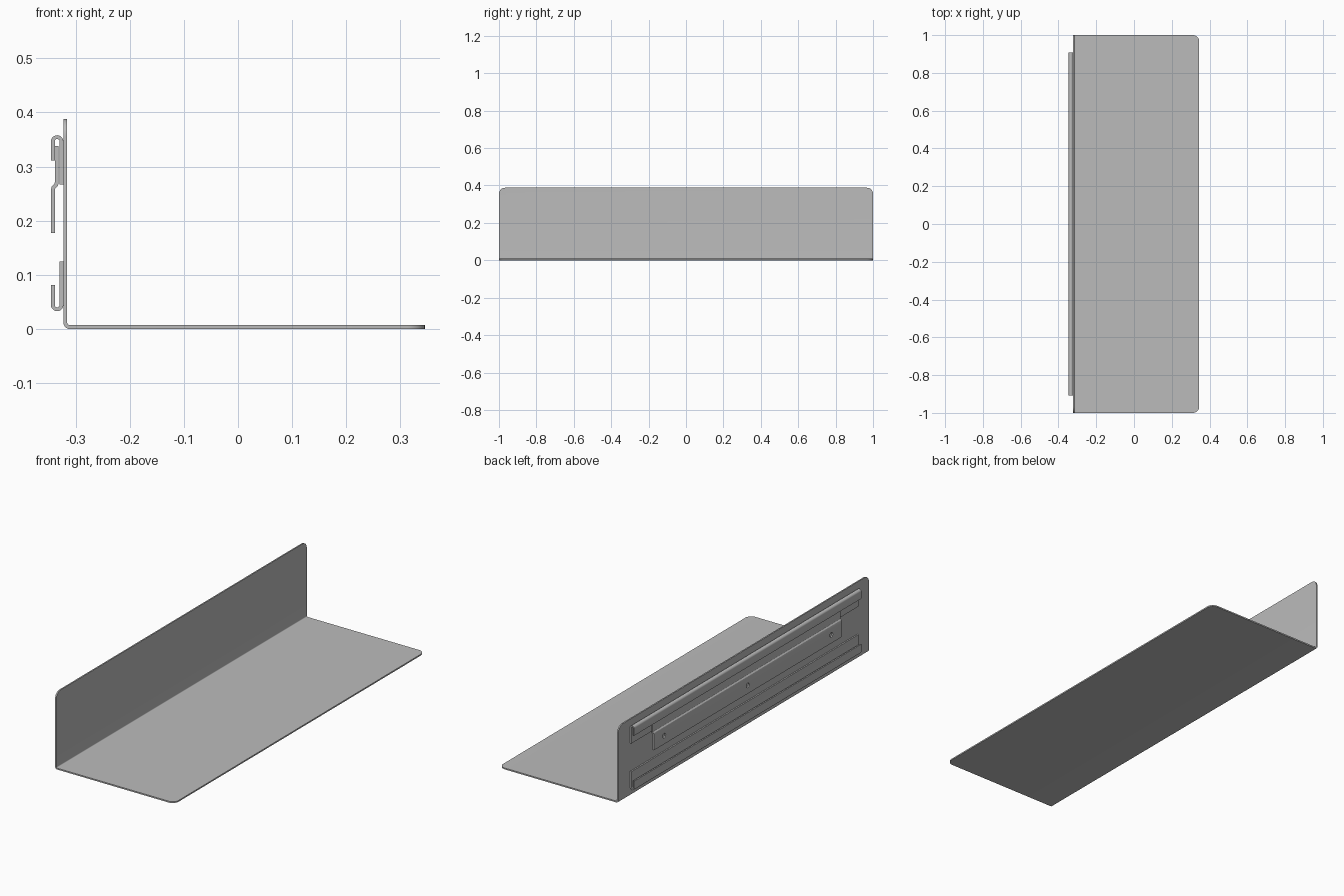
import bpy, bmesh, math
from mathutils import Vector, Matrix

cube = bpy.data.objects.get("Cube")
if cube:
    bpy.data.objects.remove(cube, do_unlink=True)

T = 0.007          # sheet thickness
WALL_X = -0.319    # mid-plane of the upright wall
LEG_X = WALL_X - T # mid-plane of the hook legs against the wall
LIP_X = -0.342     # mid-plane of the outer lips

steel = bpy.data.materials.new("grey_steel")
steel.use_nodes = True
grey = (0.5, 0.5, 0.5, 1)
steel.diffuse_color = grey
steel.node_tree.nodes["Principled BSDF"].inputs["Base Color"].default_value = grey


def arc(cx, cz, r, start, end, steps=10):
    """Points along an arc in the xz plane, angles in degrees."""
    angles = [math.radians(start + (end - start) * i / steps) for i in range(steps + 1)]
    return [(cx + r * math.cos(a), cz + r * math.sin(a)) for a in angles]


def finish(bm, name):
    bmesh.ops.recalc_face_normals(bm, faces=bm.faces)
    mesh = bpy.data.meshes.new(name)
    bm.to_mesh(mesh)
    bm.free()
    mesh.materials.append(steel)
    obj = bpy.data.objects.new(name, mesh)
    bpy.context.collection.objects.link(obj)
    return obj


def smooth(obj):
    bpy.ops.object.select_all(action='DESELECT')
    obj.select_set(True)
    bpy.context.view_layer.objects.active = obj
    bpy.ops.object.shade_smooth_by_angle()


def folded_sheet(name, path, half_length, corner=0):
    """Thicken an xz centreline and run it along y, rounding the sheet corners."""
    pts = [Vector(p) for p in path]
    bm = bmesh.new()
    rings = []
    for i, p in enumerate(pts):
        a = (p - pts[i - 1]).normalized() if i else None
        b = (pts[i + 1] - p).normalized() if i < len(pts) - 1 else None
        a, b = a or b, b or a
        tangent = (a + b).normalized()
        offset = Vector((-tangent.y, tangent.x)) * (T / 2 / tangent.dot(a))
        rings.append([bm.verts.new((q.x, y, q.y)) for q, y in (
            (p + offset, -half_length), (p - offset, -half_length),
            (p - offset, half_length), (p + offset, half_length))])
    for r, s in zip(rings, rings[1:]):
        for k in range(4):
            n = (k + 1) % 4
            bm.faces.new((r[k], r[n], s[n], s[k]))
    bm.faces.new(rings[0])
    bm.faces.new(rings[-1])
    if corner:
        edges = [bm.edges.get((r[k], r[k + 1])) for r in (rings[0], rings[-1]) for k in (0, 2)]
        bmesh.ops.bevel(bm, geom=edges, offset=corner, segments=8, profile=0.5, affect='EDGES')
    return finish(bm, name)


# Shelf: upright wall bent into the floor
bend = 0.0085
floor_z = T / 2
shelf = folded_sheet(
    "shelf_panel",
    [(WALL_X, 0.388)] + arc(WALL_X + bend, floor_z + bend, bend, 180, 270) + [(0.345, floor_z)],
    1.0, corner=0.033)
smooth(shelf)

# Hooks folded over at the top and bottom of the wall's back
mid, r = (LEG_X + LIP_X) / 2, (LEG_X - LIP_X) / 2
smooth(folded_sheet(
    "upper_hook",
    [(LEG_X, 0.267)] + arc(mid, 0.3465, r, 0, 180) + [(LIP_X, 0.311)], 0.907))
smooth(folded_sheet(
    "lower_hook",
    [(LEG_X, 0.125)] + arc(mid, 0.0445, r, 0, -180) + [(LIP_X, 0.081)], 0.907))

# Mounting strip, stepped to sit inside the upper hook
strip = folded_sheet(
    "mounting_strip",
    [(LIP_X, 0.177), (LIP_X, 0.257), (LIP_X + 0.001, 0.261),
     (LIP_X + 0.006, 0.266), (LIP_X + 0.007, 0.270), (LIP_X + 0.007, 0.338)], 0.75)

# Screw holes through the strip
bm = bmesh.new()
for y in (-0.667, 0, 0.667):
    place = Matrix.Translation((LIP_X, y, 0.219)) @ Matrix.Rotation(math.pi / 2, 4, 'Y')
    bmesh.ops.create_cone(bm, cap_ends=True, segments=20, radius1=0.012, radius2=0.012,
                          depth=0.02, matrix=place)
cutter = finish(bm, "hole_cutter")
cutter.hide_render = True
cut = strip.modifiers.new("screw_holes", 'BOOLEAN')
cut.operation = 'DIFFERENCE'
cut.solver = 'EXACT'
cut.object = cutter
smooth(strip)
bpy.ops.object.modifier_apply(modifier=cut.name)
bpy.data.objects.remove(cutter, do_unlink=True)
